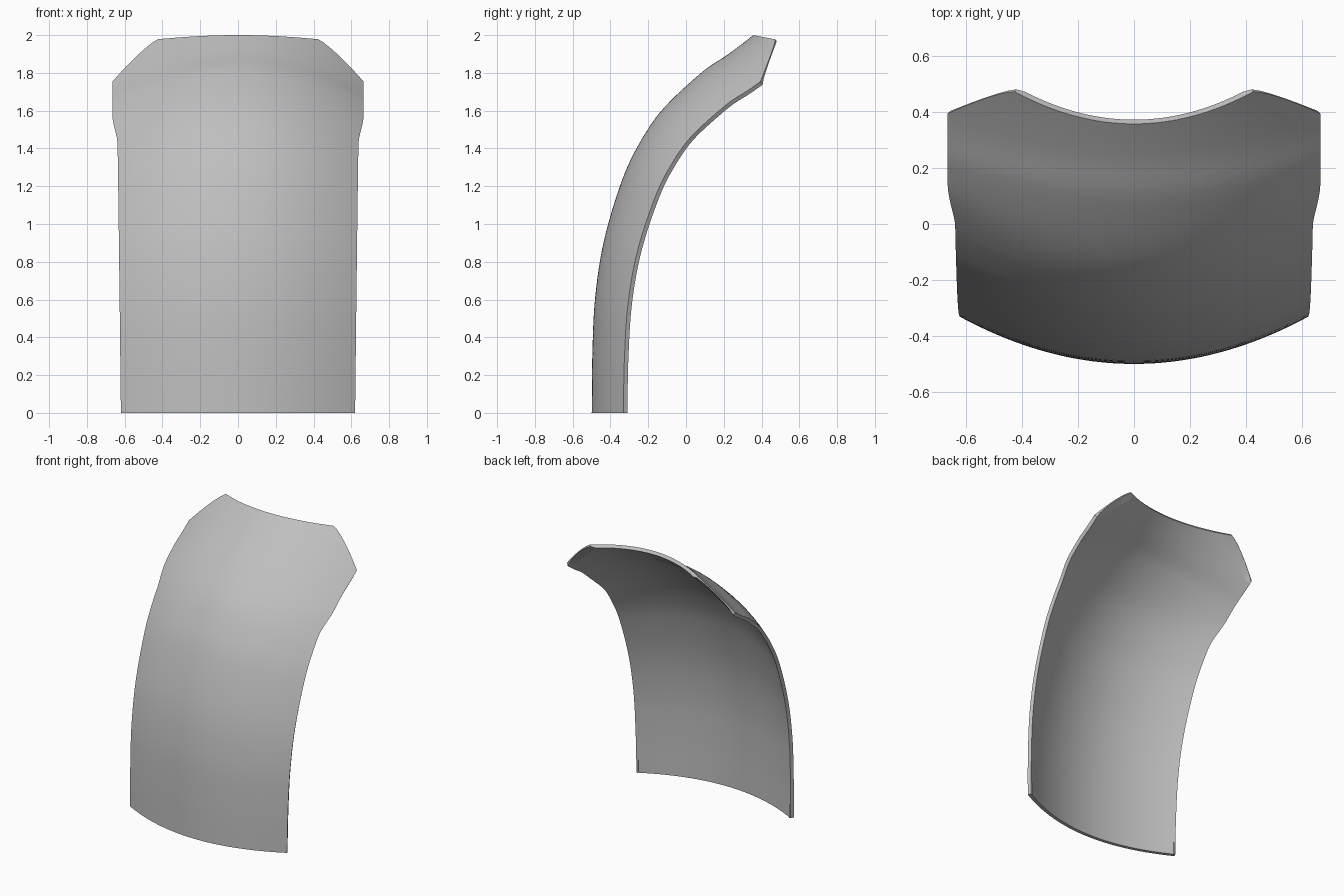
import bpy, bmesh
from mathutils import Vector

if "Cube" in bpy.data.objects:
    bpy.data.objects.remove(bpy.data.objects["Cube"])

grey = bpy.data.materials.new("plain grey")
grey.use_nodes = True
COLOUR = (0.52, 0.52, 0.52, 1)
grey.diffuse_color = COLOUR
grey.node_tree.nodes["Principled BSDF"].inputs["Base Color"].default_value = COLOUR

# Centre line of the guard as (y, z), from the foot to past the top edge
KEYS = [Vector(p) for p in (
    (-.499, 0), (-.496, .3), (-.482, .6), (-.437, .9), (-.35, 1.2), (-.262, 1.4),
    (-.13, 1.6), (.08, 1.8), (.225, 1.9), (.357, 2.0), (.48, 2.1))]


def catmull_rom(keys, steps=16):
    pts = []
    ext = [keys[0] * 2 - keys[1]] + keys + [keys[-1] * 2 - keys[-2]]
    for a, b, c, d in zip(ext, ext[1:], ext[2:], ext[3:]):
        for i in range(steps):
            t = i / steps
            pts.append((b * 2 + (c - a) * t + (a * 2 - b * 5 + c * 4 - d) * t ** 2
                        + (b * 3 - a - c * 3 + d) * t ** 3) / 2)
    return pts + [keys[-1]]


PATH = catmull_rom(KEYS)
DIST = [0]
for p, q in zip(PATH, PATH[1:]):
    DIST.append(DIST[-1] + (q - p).length)
LENGTH = DIST[-17]          # arc length where the centre line meets the top edge
CORNER = .64                # where the clipped corner starts, as a share of half width


def along(s):
    """Point on the centre line at arc length s."""
    i = 0
    while i < len(DIST) - 2 and DIST[i + 1] < s:
        i += 1
    return PATH[i].lerp(PATH[i + 1], (s - DIST[i]) / (DIST[i + 1] - DIST[i]))


def smooth(x):
    x = min(max(x, 0), 1)
    return x * x * (3 - 2 * x)


def half_width(s):
    return .62 + .018 * min(s / 1.63, 1) + .027 * smooth((s - 1.6) / .27)


def end_length(u):
    """Arc length of the top edge: dipped in the middle, clipped at the corners."""
    a = abs(u)
    if a <= CORNER:
        return LENGTH + .075 * (a / CORNER) ** 2
    return LENGTH + .075 - .193 * ((a - CORNER) / (1 - CORNER)) ** 1.25


def surface(u, t):
    """Outer skin: an arched section swept along the centre line."""
    s = t * end_length(u)
    p = along(s)
    tan = (along(s + .04) - along(s - .04)).normalized()
    drop = (.168 + .05 * smooth(s / LENGTH)) * u * u
    return Vector((u * half_width(s), p.x + tan.y * drop, p.y - tan.x * drop))


def inward(u, t):
    e = .01
    du = surface(u + e, t) - surface(u - e, t)
    dt = surface(u, t + e) - surface(u, t - e)
    return dt.cross(du).normalized()


def bump(u):
    f = (abs(u) - CORNER + .04) / (1 - CORNER + .04)
    return max(0, 4 * f * (1 - f)) ** .5 if f > 0 else 0


# Curved guard: outer skin, inner skin and rim
COLS, ROWS, THICK = 50, 56, .024
bm = bmesh.new()
outer, inner = [], []
for j in range(ROWS + 1):
    orow, irow = [], []
    for i in range(COLS + 1):
        u = 2 * i / COLS - 1
        t = 1 if j == ROWS else j / (ROWS - 1) * (.994 - .02 * bump(u))
        thick = THICK - .017 * bump(u) if j == ROWS else THICK   # bevelled corners
        p = surface(u, t)
        q = p + inward(u, t) * thick
        if j == 0:
            p.z = q.z = 0
        orow.append(bm.verts.new(p))
        irow.append(bm.verts.new(q))
    outer.append(orow)
    inner.append(irow)


def skin(grid):
    for a, b in zip(grid, grid[1:]):
        for i in range(len(a) - 1):
            bm.faces.new((a[i], a[i + 1], b[i + 1], b[i]))


def border(grid):
    return (grid[0] + [r[-1] for r in grid[1:]] + grid[-1][-2::-1]
            + [r[0] for r in grid[-2:0:-1]])


skin(outer)
skin(inner)
rim_o, rim_i = border(outer), border(inner)
for k in range(len(rim_o)):
    bm.faces.new((rim_o[k - 1], rim_o[k], rim_i[k], rim_i[k - 1]))
bmesh.ops.recalc_face_normals(bm, faces=bm.faces)
for f in bm.faces:
    f.smooth = True
for e in bm.edges:
    e.smooth = e.calc_face_angle(0) < .6
for i in range(COLS):       # crisp line along the inside of each corner bevel
    if abs(2 * i / COLS - 1 + 1 / COLS) > CORNER - .04:
        bm.edges.get((inner[-2][i], inner[-2][i + 1])).smooth = False


def finish(bm, name):
    mesh = bpy.data.meshes.new(name)
    bm.to_mesh(mesh)
    bm.free()
    mesh.materials.append(grey)
    obj = bpy.data.objects.new(name, mesh)
    bpy.context.collection.objects.link(obj)
    return obj


finish(bm, "curved_guard")

# Small tabs inside the two bottom corners
for side, name in ((1, "left_foot_tab"), (-1, "right_foot_tab")):
    bm = bmesh.new()
    bmesh.ops.create_cube(bm, size=1)
    bmesh.ops.scale(bm, vec=(.012, .018, .09), verts=bm.verts)
    bmesh.ops.translate(bm, vec=(side * .604, -.319, .045), verts=bm.verts)
    finish(bm, name)
